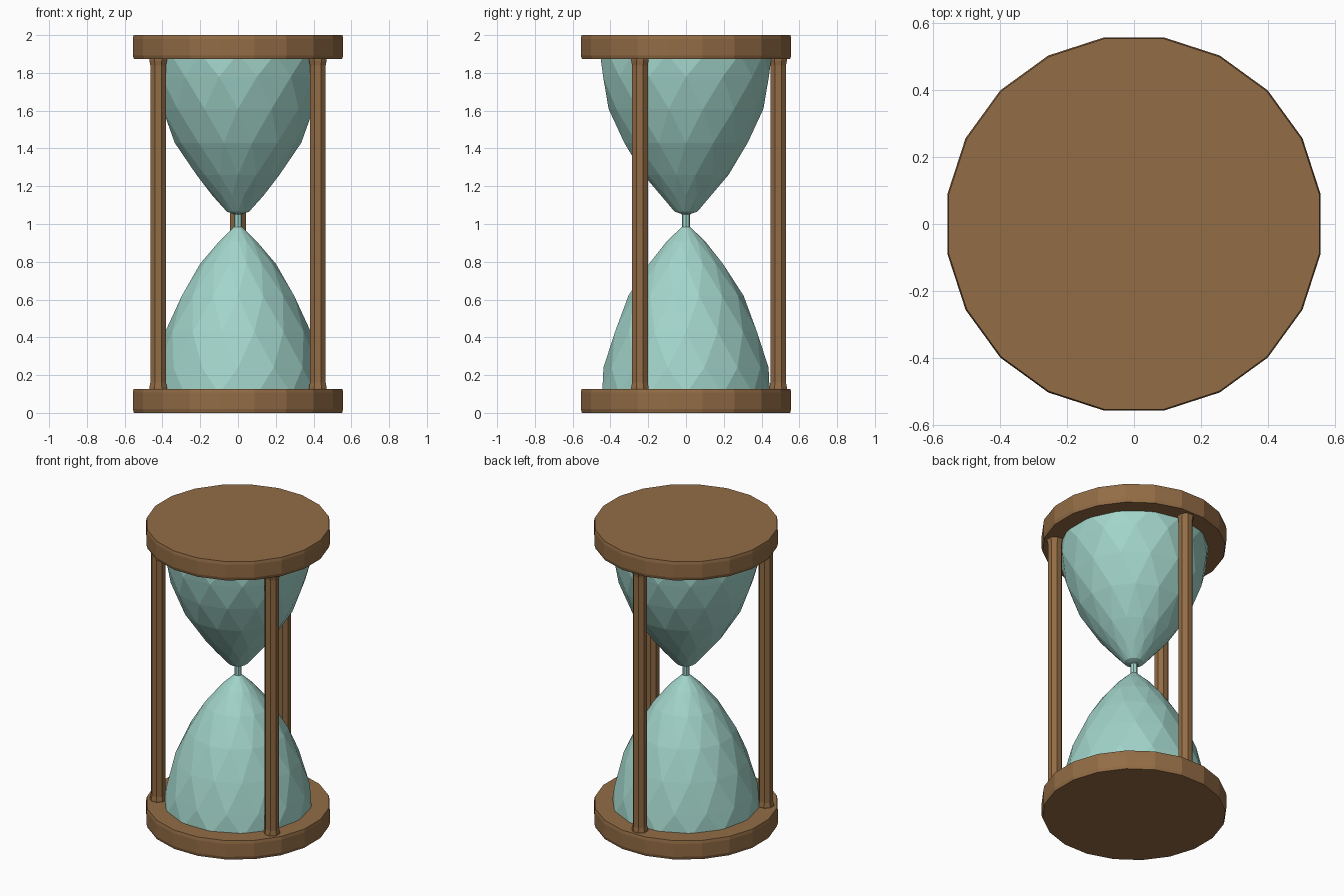
import bpy
import bmesh
from math import cos, sin, pi, radians

cube = bpy.data.objects.get("Cube")
if cube:
    bpy.data.objects.remove(cube)


def material(name, color):
    m = bpy.data.materials.new(name)
    m.use_nodes = True
    m.diffuse_color = (*color, 1)
    m.node_tree.nodes["Principled BSDF"].inputs["Base Color"].default_value = (*color, 1)
    return m


wood = material("brown wood", (0.29, 0.15, 0.06))
glass = material("pale teal glass", (0.36, 0.66, 0.59))


def turned(name, profile, sides, mat, center=(0, 0), start=0.0, stagger=False):
    """Closed flat-faced solid turned around z from (radius, height) points."""
    bm = bmesh.new()
    rings = []
    for i, (r, z) in enumerate(profile):
        shift = start + (0.5 if stagger and i % 2 else 0)
        angles = [2 * pi * (k + shift) / sides for k in range(sides)]
        rings.append([bm.verts.new((r * cos(a), r * sin(a), z)) for a in angles])
    for i, (low, high) in enumerate(zip(rings, rings[1:])):
        for k in range(sides):
            n = (k + 1) % sides
            a, b, c, d = low[k], low[n], high[n], high[k]
            if not stagger:
                bm.faces.new((a, b, c, d))
            elif i % 2:
                bm.faces.new((a, b, c))
                bm.faces.new((a, c, d))
            else:
                bm.faces.new((a, b, d))
                bm.faces.new((b, c, d))
    bm.faces.new(rings[0][::-1])
    bm.faces.new(rings[-1])
    bmesh.ops.recalc_face_normals(bm, faces=bm.faces)
    mesh = bpy.data.meshes.new(name)
    bm.to_mesh(mesh)
    bm.free()
    mesh.materials.append(mat)
    obj = bpy.data.objects.new(name, mesh)
    obj.location = (*center, 0)
    bpy.context.collection.objects.link(obj)
    return obj


# Round end plates
for name, z in (("bottom_plate", 0), ("top_plate", 1.873)):
    turned(name, [(0.558, z), (0.564, z + 0.02), (0.564, z + 0.107), (0.56, z + 0.127)],
           20, wood, start=0.5)

# Three posts around the glass, slightly flared at the ends
post = [(0.05, 0.1), (0.05, 0.135), (0.045, 0.16), (0.045, 1.84), (0.05, 1.865), (0.05, 1.9)]
for name, angle in (("back_post", 90), ("right_post", 210), ("left_post", 330)):
    a = radians(angle)
    turned(name, post, 8, wood, (0.488 * cos(a), 0.488 * sin(a)), start=0.5)

# Faceted glass bulbs joined by a narrow neck
lower = [(0.455, 0.1), (0.437, 0.24), (0.385, 0.43), (0.305, 0.62), (0.2, 0.79),
         (0.1, 0.91), (0.022, 0.985)]
upper = [(0.03, 1.055), (0.06, 1.065), (0.135, 1.15), (0.225, 1.26), (0.335, 1.43),
         (0.41, 1.61), (0.45, 1.78), (0.455, 1.9)]
turned("lower_bulb", lower, 14, glass, stagger=True)
turned("upper_bulb", upper, 14, glass, stagger=True)
turned("neck", [(0.022, 0.97), (0.022, 1.05), (0.03, 1.06)], 8, glass)
